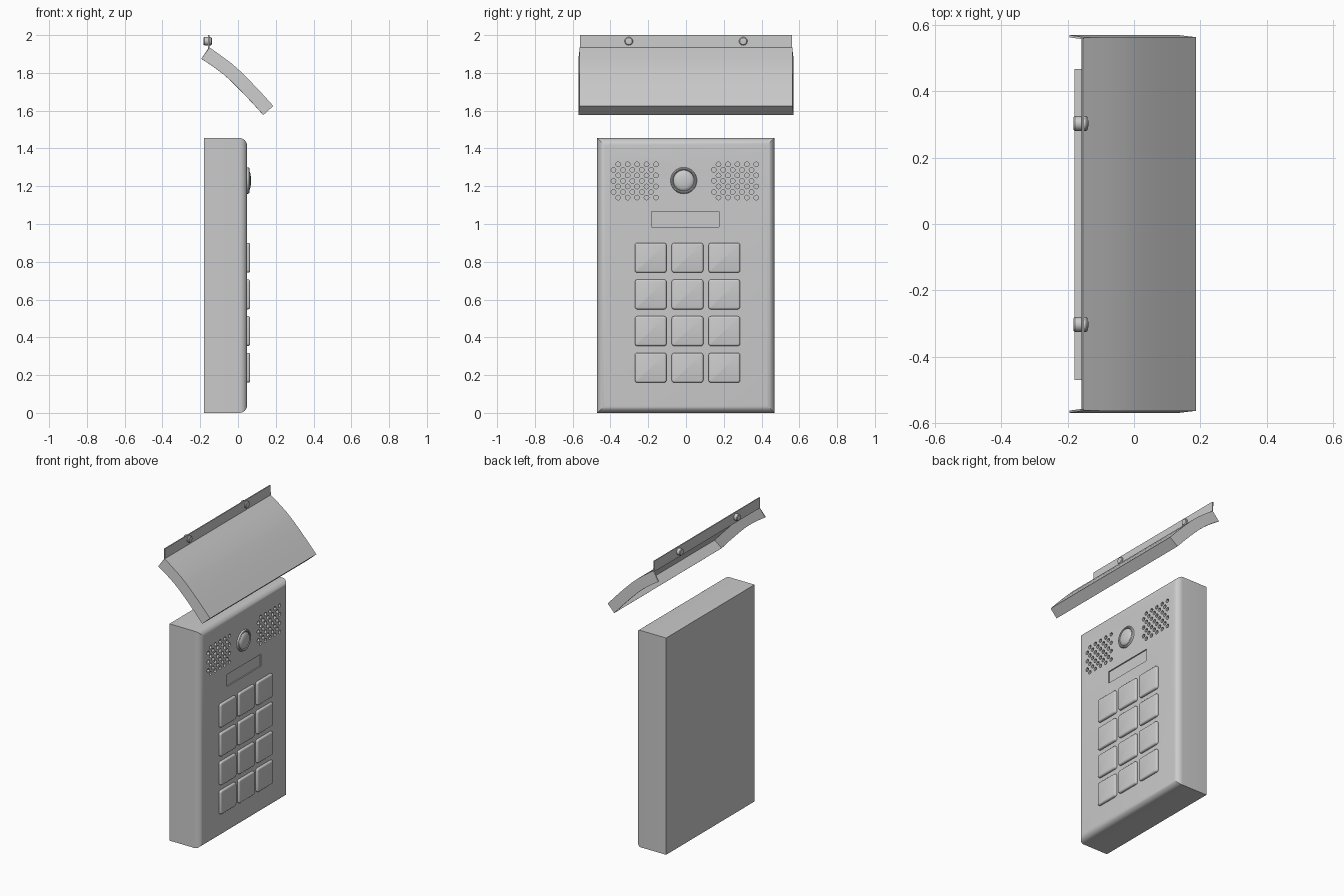
import bpy, bmesh, math
from mathutils import Vector

if "Cube" in bpy.data.objects:
    bpy.data.objects.remove(bpy.data.objects["Cube"])


def make(name, bm, smooth=35):
    bmesh.ops.recalc_face_normals(bm, faces=bm.faces)
    me = bpy.data.meshes.new(name)
    bm.to_mesh(me)
    bm.free()
    ob = bpy.data.objects.new(name, me)
    bpy.context.collection.objects.link(ob)
    if smooth:
        shade(ob, smooth)
    return ob


def shade(ob, angle):
    bpy.ops.object.select_all(action='DESELECT')
    ob.select_set(True)
    bpy.context.view_layer.objects.active = ob
    bpy.ops.object.shade_smooth_by_angle(angle=math.radians(angle))


def add_box(bm, lo, hi):
    vs = bmesh.ops.create_cube(bm, size=1)['verts']
    for v in vs:
        v.co = Vector([l + (c + 0.5) * (h - l) for c, l, h in zip(v.co, lo, hi)])
    return vs


def lathe(bm, profile, y, z, n=32):
    # profile of (radius, x) turned about an axis parallel to x
    rings = []
    for r, x in profile:
        if r == 0:
            rings.append([bm.verts.new((x, y, z))] * n)
        else:
            rings.append([bm.verts.new((x, y + r * math.cos(math.tau * i / n),
                                        z + r * math.sin(math.tau * i / n))) for i in range(n)])
    for a, b in zip(rings, rings[1:]):
        for i in range(n):
            j = (i + 1) % n
            bm.faces.new(list(dict.fromkeys((a[i], a[j], b[j], b[i]))))


FACE = 0.048

# housing with rounded front edges
bm = bmesh.new()
add_box(bm, (-0.18, -0.47, 0), (FACE, 0.468, 1.455))
front = [e for e in bm.edges if all(v.co.x > 0 for v in e.verts)]
bmesh.ops.bevel(bm, geom=front, offset=0.04, segments=6, profile=0.5, affect='EDGES')
housing = make("housing", bm, None)

# speaker holes and display window cut into the face
bm = bmesh.new()
for y0 in (-0.384, 0.147):
    for row in range(7):
        for i in range(5):
            y = y0 + 0.05 * i + (0.025 if row % 2 == 0 else 0)
            lathe(bm, [(0, FACE - 0.025), (0.0125, FACE - 0.025),
                       (0.0125, FACE + 0.02), (0, FACE + 0.02)], y, 1.14 + 0.0293 * row, 12)
add_box(bm, (FACE - 0.008, -0.183, 0.985), (FACE + 0.02, 0.174, 1.066))
cutter = make("face_cutter", bm, None)
cutter.hide_render = True
mod = housing.modifiers.new("holes", 'BOOLEAN')
mod.operation = 'DIFFERENCE'
mod.solver = 'EXACT'
mod.object = cutter
bpy.context.view_layer.objects.active = housing
bpy.ops.object.modifier_apply(modifier=mod.name)
bpy.data.objects.remove(cutter)
shade(housing, 30)

# keypad, three by four
for row, z in enumerate((0.821, 0.627, 0.433, 0.239)):
    for col, y in enumerate((-0.187, 0.008, 0.203)):
        bm = bmesh.new()
        add_box(bm, (0.03, y - 0.084, z - 0.079), (0.064, y + 0.084, z + 0.079))
        sides = [e for e in bm.edges if abs(e.verts[0].co.x - e.verts[1].co.x) > 0.01]
        bmesh.ops.bevel(bm, geom=sides, offset=0.014, segments=4, profile=0.5, affect='EDGES')
        rim = [e for e in bm.edges if all(v.co.x > 0.06 for v in e.verts)]
        bmesh.ops.bevel(bm, geom=rim, offset=0.01, segments=3, profile=0.5, affect='EDGES')
        make(f"key_{row + 1}_{col + 1}", bm)

# call button: ring and domed centre
bm = bmesh.new()
lathe(bm, [(0.07, 0.035), (0.07, 0.054), (0.067, 0.059), (0.062, 0.061),
           (0.058, 0.059), (0.056, 0.054), (0.055, 0.045)], -0.012, 1.23, 48)
make("button_ring", bm)
bm = bmesh.new()
lathe(bm, [(0.055, 0.04), (0.055, 0.055), (0.051, 0.060), (0.04, 0.065),
           (0.022, 0.068), (0, 0.069)], -0.012, 1.23, 48)
make("call_button", bm)

# rain hood: flange, curved sheet, side skirts and front lip
curve = [(-0.154, 1.932), (-0.095, 1.891), (-0.036, 1.847), (0.008, 1.808),
         (0.068, 1.748), (0.126, 1.687), (0.182, 1.625)]
pts = [Vector(p) for p in curve]
bm = bmesh.new()
top, low, flange = [], [], []
for s in (-1, 1):
    flange.append(bm.verts.new((-0.154, s * 0.56, 2.0)))
    top.append([bm.verts.new((p.x, s * 0.56, p.y)) for p in pts])
    line = []
    for i, p in enumerate(pts):
        t = (pts[min(i + 1, len(pts) - 1)] - pts[max(i - 1, 0)]).normalized()
        q = p + Vector((t.y, -t.x)) * (0.068 if i else 0.07)
        line.append(bm.verts.new((q.x, s * 0.566, q.y)))
    low.append(line)
bm.faces.new((flange[0], flange[1], top[1][0], top[0][0]))
for i in range(len(pts) - 1):
    bm.faces.new((top[0][i], top[1][i], top[1][i + 1], top[0][i + 1]))
    for s in (0, 1):
        bm.faces.new((top[s][i], top[s][i + 1], low[s][i + 1], low[s][i]))
bm.faces.new((top[0][-1], top[1][-1], low[1][-1], low[0][-1]))
hood = make("rain_hood", bm, None)
mod = hood.modifiers.new("thickness", 'SOLIDIFY')
mod.thickness = 0.007
mod.offset = 0
mod.use_even_offset = True
bpy.context.view_layer.objects.active = hood
bpy.ops.object.modifier_apply(modifier=mod.name)
shade(hood, 30)

# bolts through the flange
for side, y in (("left", -0.303), ("right", 0.303)):
    bm = bmesh.new()
    lathe(bm, [(0, -0.182), (0.019, -0.182), (0.022, -0.178), (0.022, -0.144),
               (0.018, -0.139), (0, -0.137)], y, 1.968, 24)
    make(f"hood_bolt_{side}", bm)
